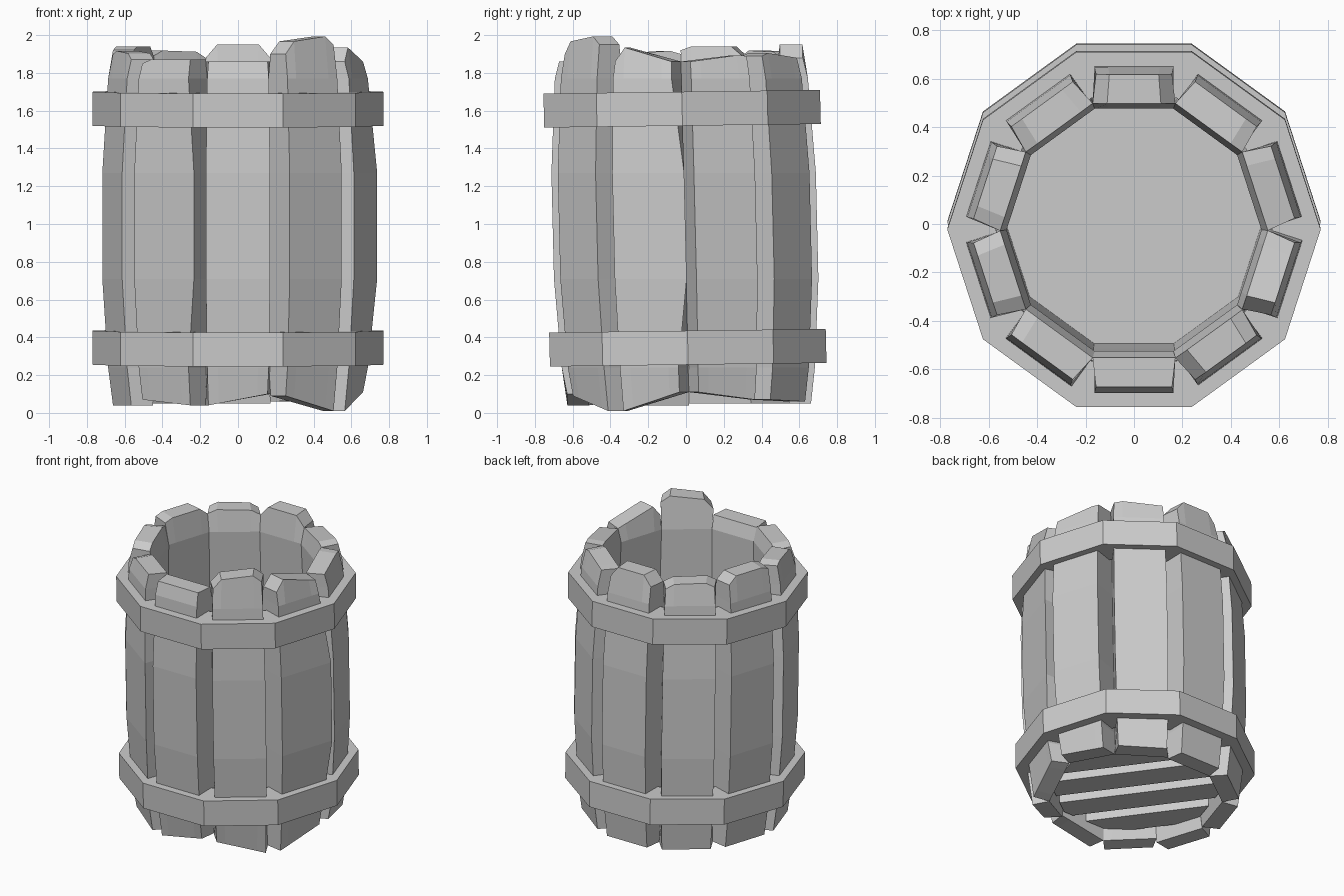
import bpy, bmesh
from math import sin, cos, tan, radians, pi
from mathutils import Vector

if "Cube" in bpy.data.objects:
    bpy.data.objects.remove(bpy.data.objects["Cube"])

# The whole barrel leans slightly towards the front
def lean(z):
    return .018 - .024 * z

def finish(bm, name):
    for v in bm.verts:
        v.co.y += lean(v.co.z)
    bmesh.ops.recalc_face_normals(bm, faces=bm.faces)
    me = bpy.data.meshes.new(name)
    bm.to_mesh(me)
    bm.free()
    ob = bpy.data.objects.new(name, me)
    bpy.context.collection.objects.link(ob)
    return ob

# Staves: bottom left/right, top left/right, top corner chamfers left/right
STAVES = [
    (.04, .10, 1.86, 1.86, 0, 0),        # front, then counter-clockwise
    (.09, .01, 1.96, 2.00, .06, .05),
    (.01, .11, 1.95, 1.86, .09, 0),
    (.11, .07, 1.86, 1.90, 0, .01),
    (.07, .06, 1.91, 1.88, .02, 0),
    (.05, .05, 1.95, 1.95, .07, .07),
    (.05, .05, 1.91, 1.92, .03, .03),
    (.05, .05, 1.94, 1.94, .05, .02),
    (.04, .04, 1.92, 1.90, .02, .03),
    (.07, .04, 1.87, 1.87, .02, 0),
]
COLS = (-1, -.65, .65, 1)
# Stave bulge: outer and inner distance from the axis, bottom to top
BULGE = ((.645, .53), (.67, .505), (.70, .515), (.70, .515), (.67, .50), (.645, .525))
WIDE_RIGHT = {2: .06, 9: .05}            # staves that swell sideways at the belly

def stave(i, bl, br, tl, tr, cl, cr):
    ang = radians(-90 + 36 * i)
    out, side = Vector((cos(ang), sin(ang), 0)), Vector((-sin(ang), cos(ang), 0))
    bm = bmesh.new()
    rings = []
    for row, (r, ri) in enumerate(BULGE):
        outer, inner = [], []
        for u in COLS:
            f = (u + 1) / 2
            z = (bl + (br - bl) * f, .24, .71, 1.27, 1.77, tl + (tr - tl) * f)[row]
            if row == 5:
                z -= cl if u == -1 else cr if u == 1 else 0
            up = Vector((0, 0, z))
            extra = WIDE_RIGHT.get(i, 0) if row in (2, 3) and u == 1 else 0
            outer.append(bm.verts.new(out * r + side * (u * r * .243 + extra) + up))
            inner.append(bm.verts.new(out * ri + side * (u * ri * tan(pi / 10)) + up))
        rings.append(outer + inner[::-1])
    for a, b in zip(rings, rings[1:]):
        for j in range(8):
            k = (j + 1) % 8
            bm.faces.new((a[j], a[k], b[k], b[j]))
    for ring in (rings[0], rings[-1]):
        for j in range(3):
            bm.faces.new((ring[j], ring[j + 1], ring[6 - j], ring[7 - j]))
    finish(bm, f"stave_{i + 1}")

for i, s in enumerate(STAVES):
    stave(i, *s)

# Ten-sided hoops, tilted with the lean
def hoop(name, z):
    bm = bmesh.new()
    section = ((.57, -.09), (.77, -.09), (.77, .09), (.57, .09))
    loops = [[bm.verts.new((r * cos(k * pi / 5), r * sin(k * pi / 5),
                            z + h + .013 * r * sin(k * pi / 5))) for r, h in section]
             for k in range(10)]
    for k in range(10):
        a, b = loops[k], loops[(k + 1) % 10]
        for j in range(4):
            n = (j + 1) % 4
            bm.faces.new((a[j], b[j], b[n], a[n]))
    finish(bm, name)

hoop("upper_hoop", 1.61)
hoop("lower_hoop", .345)

# Decagon slab, optionally cut down to a strip between two parallel lines
def slab(name, radius, z0, z1, strip=None):
    bm = bmesh.new()
    bm.faces.new([bm.verts.new((radius * cos(k * pi / 5), radius * sin(k * pi / 5), z0))
                  for k in range(10)])
    if strip:
        n = Vector((cos(radians(36)), sin(radians(36)), 0))
        for d, sgn in ((strip[0], -1), (strip[1], 1)):
            bmesh.ops.bisect_plane(bm, geom=bm.verts[:] + bm.edges[:] + bm.faces[:],
                                   plane_co=n * d, plane_no=n * sgn, clear_outer=True)
    ext = bmesh.ops.extrude_face_region(bm, geom=bm.faces[:])
    for v in ext["geom"]:
        if isinstance(v, bmesh.types.BMVert):
            v.co.z = z1
    finish(bm, name)

# Floor and the boards under it
slab("floor", .54, .21, .25)
for i in range(4):
    c = -.405 + .27 * i
    slab(f"bottom_board_{i + 1}", .54, .12, .22, (c - .09, c + .09))
